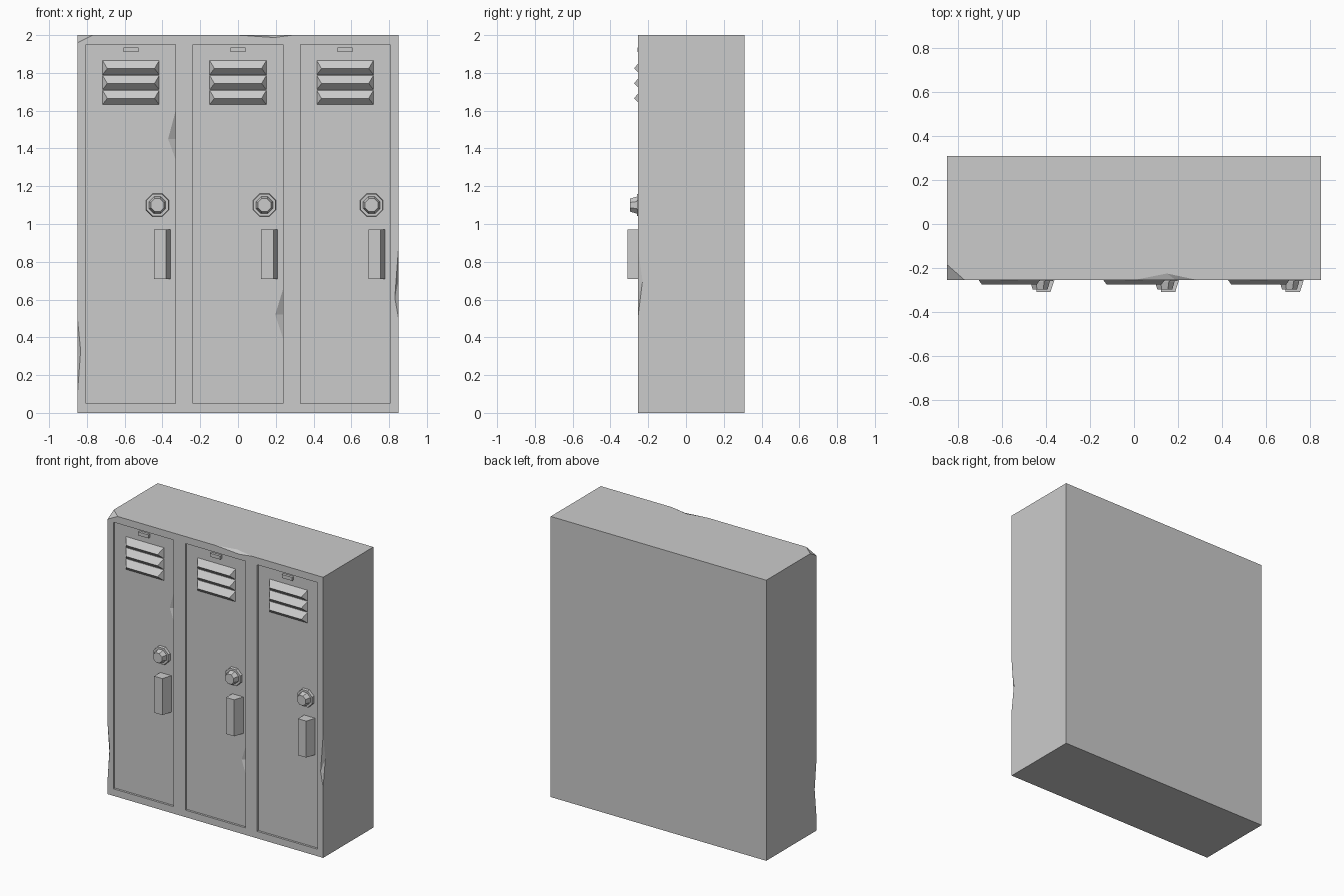
import bpy
import bmesh
from math import pi, cos, sin
from mathutils import Vector

if "Cube" in bpy.data.objects:
    bpy.data.objects.remove(bpy.data.objects["Cube"], do_unlink=True)

FRONT, BACK, SIDE, TOP = -0.255, 0.31, 0.85, 2.0
DOOR = -0.24            # depth of the recessed door faces
HALF = 0.237            # half width of a door
DOORS = {"left": 0.567, "middle": 0.0, "right": -0.567}

grey = bpy.data.materials.new("painted_metal_grey")
grey.use_nodes = True
grey.diffuse_color = (0.6, 0.6, 0.6, 1)
grey.node_tree.nodes["Principled BSDF"].inputs["Base Color"].default_value = grey.diffuse_color


def hull(name, points):
    """Convex solid around the given points."""
    bm = bmesh.new()
    for p in points:
        bm.verts.new(p)
    bmesh.ops.convex_hull(bm, input=bm.verts)
    bmesh.ops.dissolve_limit(bm, angle_limit=0.01, verts=bm.verts, edges=bm.edges)
    bmesh.ops.recalc_face_normals(bm, faces=bm.faces)
    mesh = bpy.data.meshes.new(name)
    bm.to_mesh(mesh)
    bm.free()
    mesh.materials.append(grey)
    obj = bpy.data.objects.new(name, mesh)
    bpy.context.collection.objects.link(obj)
    return obj


def box(name, x, y, z):
    return hull(name, [(a, b, c) for a in x for b in y for c in z])


def ring(x, y, z, radius):
    """Octagon facing the front."""
    angles = [(i + 0.5) * pi / 4 for i in range(8)]
    return [(x + radius * cos(a), y, z + radius * sin(a)) for a in angles]


def carve(target, cutter):
    """Subtract the cutter and throw it away."""
    mod = target.modifiers.new("carve", 'BOOLEAN')
    mod.operation = 'DIFFERENCE'
    mod.solver = 'EXACT'
    mod.object = cutter
    bpy.context.view_layer.objects.active = target
    bpy.ops.object.modifier_apply(modifier=mod.name)
    bpy.data.objects.remove(cutter, do_unlink=True)


# Cabinet with recessed doors
cabinet = box("cabinet", (-SIDE, SIDE), (FRONT, BACK), (0, TOP))
for x in DOORS.values():
    carve(cabinet, box("recess", (x - HALF, x + HALF), (FRONT - 0.1, DOOR), (0.05, 1.95)))

# Chipped top corner and dented outer edges; the last point lies outside the cabinet
dents = [
    [(-0.77, FRONT, TOP), (-SIDE, -0.185, TOP), (-SIDE, FRONT, 1.96), (-0.88, -0.28, 2.03)],
    [(0.0, FRONT, TOP), (0.29, FRONT, TOP), (0.19, FRONT, 1.987), (0.15, -0.225, TOP),
     (0.16, -0.28, 2.03)],
    [(SIDE, FRONT, 0.5), (SIDE, FRONT, 0.88), (0.83, FRONT, 0.61), (SIDE, -0.23, 0.7),
     (0.88, -0.28, 0.65)],
    [(-SIDE, FRONT, 0.1), (-SIDE, FRONT, 0.5), (-0.833, FRONT, 0.33), (-SIDE, -0.235, 0.3),
     (-0.88, -0.28, 0.31)],
]
# Door edges pushed inwards
for door, low, mid, high in (("right", 1.34, 1.45, 1.6), ("middle", 0.4, 0.52, 0.65)):
    edge = DOORS[door] + HALF
    dents.append([(edge, DOOR, low), (edge, DOOR, high), (edge - 0.04, DOOR, mid),
                  (edge, DOOR + 0.025, mid), (edge - 0.01, DOOR - 0.01, mid)])
for points in dents:
    carve(cabinet, hull("dent", points))

for door, x in DOORS.items():
    # Number plate
    box(door + "_number_plate", (x - 0.04, x + 0.04), (-0.258, DOOR), (1.91, 1.935))

    # Louvred vents
    for i in range(3):
        top = 1.866 - 0.079 * i
        points = []
        for s in (-1, 1):
            points += [(x + s * 0.15, DOOR, top), (x + s * 0.15, DOOR, top - 0.076),
                       (x + s * 0.125, -0.275, top - 0.043)]
        hull(f"{door}_vent_{i + 1}", points)

    # Combination lock
    lock = x + 0.14
    hull(door + "_lock_base", ring(lock, DOOR, 1.1, 0.066) + ring(lock, -0.259, 1.1, 0.063))
    hull(door + "_lock_dial", ring(lock, DOOR, 1.1, 0.048) + ring(lock, -0.262, 1.1, 0.048)
         + ring(lock, -0.297, 1.1, 0.037))

    # Handle with one slanted side
    profile = [(0.123, DOOR), (0.123, -0.31), (0.187, -0.31), (0.21, DOOR)]
    hull(door + "_handle", [(x + px, y, z) for px, y in profile for z in (0.71, 0.97)])
